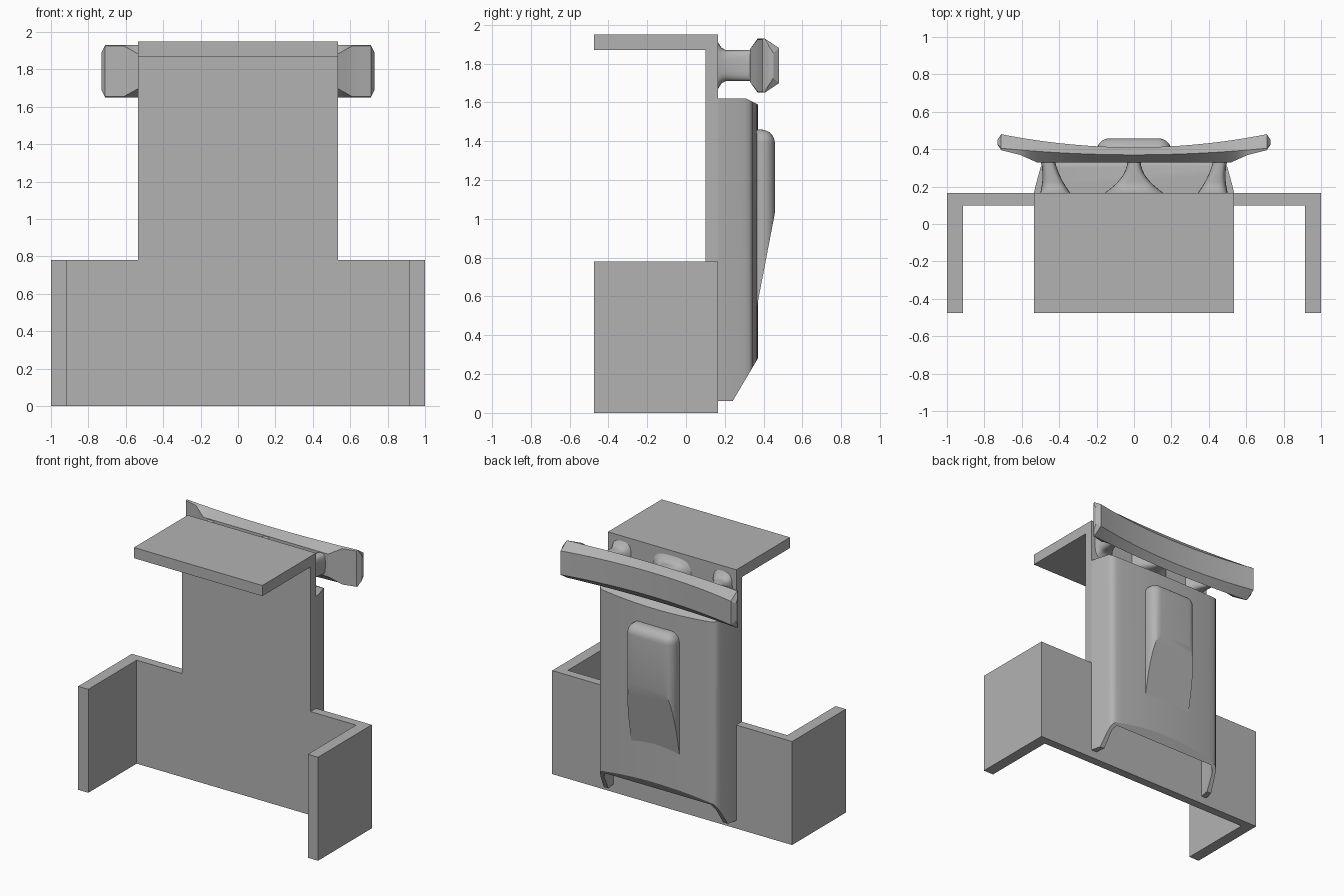
import bpy, bmesh, math
from mathutils import Vector

if "Cube" in bpy.data.objects:
    bpy.data.objects.remove(bpy.data.objects["Cube"], do_unlink=True)

# Single flat material
GREY = (0.45, 0.45, 0.45, 1)
grey = bpy.data.materials.new("plain_grey")
grey.use_nodes = True
grey.diffuse_color = GREY
grey.node_tree.nodes["Principled BSDF"].inputs["Base Color"].default_value = GREY


def finish(name, bm):
    bmesh.ops.recalc_face_normals(bm, faces=bm.faces[:])
    mesh = bpy.data.meshes.new(name)
    bm.to_mesh(mesh)
    bm.free()
    mesh.materials.append(grey)
    obj = bpy.data.objects.new(name, mesh)
    bpy.context.collection.objects.link(obj)
    return obj


def loft(name, rings):
    bm = bmesh.new()
    loops = [[bm.verts.new(p) for p in ring] for ring in rings]
    n = len(loops[0])
    for a, b in zip(loops, loops[1:]):
        for i in range(n):
            j = (i + 1) % n
            bm.faces.new((a[i], a[j], b[j], b[i]))
    bm.faces.new(loops[0])
    bm.faces.new(loops[-1])
    return finish(name, bm)


def extrude(name, outline, axis, lo, hi):
    """Extrude an (x, y) outline along Z or a (y, z) outline along X."""
    if axis == "Z":
        rings = [[(u, v, h) for u, v in outline] for h in (lo, hi)]
    else:
        rings = [[(h, u, v) for u, v in outline] for h in (lo, hi)]
    return loft(name, rings)


def activate(obj):
    bpy.ops.object.select_all(action="DESELECT")
    obj.select_set(True)
    bpy.context.view_layer.objects.active = obj


def combine(obj, tool, operation):
    activate(obj)
    mod = obj.modifiers.new("combine", "BOOLEAN")
    mod.operation, mod.solver, mod.object = operation, "EXACT", tool
    bpy.ops.object.modifier_apply(modifier=mod.name)
    bpy.data.objects.remove(tool, do_unlink=True)


def smooth(obj, degrees=30):
    activate(obj)
    bpy.ops.object.shade_smooth_by_angle(angle=math.radians(degrees))


def mirrored(half):
    return half + [(-x, y) for x, y in reversed(half) if x > 0]


# Bracket: low U channel joined to an upright with a top shelf
bracket = extrude("bracket", mirrored([(1, 0.165), (1, -0.475), (0.915, -0.475), (0.915, 0.1)]),
                  "Z", 0, 0.78)
upright = extrude("upright", [(0.1, 0.6), (0.165, 0.6), (0.165, 1.95), (-0.475, 1.95),
                              (-0.475, 1.87), (0.1, 1.87)], "X", -0.535, 0.535)
combine(bracket, upright, "UNION")

# Hollow back cover with a gently bowed rear face
side = [(0.535, 0.165), (0.525, 0.21), (0.51, 0.265), (0.5, 0.3), (0.49, 0.325), (0.475, 0.338)]
bow = [(0.45 - 0.05 * i, 0.37 - 0.025 * (1 - i / 9) ** 2) for i in range(10)]
bow[-1] = (0, 0.37)
cover = extrude("back_cover", mirrored(side + bow), "Z", 0.06, 1.62)
hollow = extrude("hollow", mirrored([(0.49, 0.1), (0.488, 0.18), (0.468, 0.31), (0.44, 0.335)]),
                 "Z", -0.1, 1.56)
combine(cover, hollow, "DIFFERENCE")
slope = extrude("slope", [(0.181, -0.04), (0.429, 0.38), (0.6, 0.38), (0.6, -0.04)], "X", -1, 1)
combine(cover, slope, "DIFFERENCE")
rim = extrude("rim", [(0.29, 1.63), (0.41, 1.57), (0.6, 1.57), (0.6, 1.7)], "X", -1, 1)
combine(cover, rim, "DIFFERENCE")
smooth(cover)

# Raised rounded pad on the cover, sliced by a slope toward its bottom
pad = extrude("raised_pad", mirrored([(0.2, 0.35), (0.2, 0.458)]), "Z", 0.45, 1.46)
bm = bmesh.new()
bm.from_mesh(pad.data)


def rounded_edge(e):
    mid = (e.verts[0].co + e.verts[1].co) / 2
    sideways = abs(mid.x) > 0.1
    high, rear = mid.z > 1.4, mid.y > 0.45
    return (rear and (sideways or high) and mid.z > 0.5) or (sideways and high)


bmesh.ops.bevel(bm, geom=[e for e in bm.edges if rounded_edge(e)], offset=0.07,
                segments=8, profile=0.5, affect="EDGES")
cut = bmesh.ops.bisect_plane(bm, geom=bm.verts[:] + bm.edges[:] + bm.faces[:],
                             plane_co=Vector((0, 0.37, 0.57)),
                             plane_no=Vector((0, 0.46, -0.088)), clear_outer=True)
bmesh.ops.holes_fill(bm, edges=[e for e in bm.edges if e.is_boundary], sides=0)
bm.to_mesh(pad.data)
bm.free()
smooth(pad, 25)

# Curved bar across the top, bowed away at both ends
MID_Z = 1.79


def bar_ring(x, squeeze=1.0):
    a = abs(x)
    arc = 0.07 * (a / 0.71) ** 2
    t = min(max((a - 0.52) / 0.09, 0), 1)          # boss fades into the flat ends
    front = 0.33 + 0.04 * t + 0.025 * max((a - 0.61) / 0.1, 0)
    shoulder = 0.37 + 0.5 * arc
    back = 0.41 + arc
    h_front = 0.085 + 0.05 * t
    half = [(front, h_front), (shoulder, 0.14), (back, 0.09)]
    half = [(0.435 + (y - 0.435) * squeeze, h * (0.6 + 0.4 * squeeze)) for y, h in half]
    return [(x, y, MID_Z + h) for y, h in half] + [(x, y, MID_Z - h) for y, h in reversed(half)]


stations = [0.05 * i for i in range(11)] + [0.52, 0.55, 0.58, 0.61, 0.66, 0.71]
rings = [bar_ring(-0.73, 0.3)] + [bar_ring(-x) for x in reversed(stations[1:])]
rings += [bar_ring(x) for x in stations] + [bar_ring(0.73, 0.3)]
smooth(loft("curved_bar", rings), 20)


# Flared posts holding the bar
def post(name, levels):
    rings = []
    for y, x, half_x, half_z in levels:
        ring = []
        for i in range(32):
            c, s = math.cos(math.tau * i / 32), math.sin(math.tau * i / 32)
            ring.append((x + half_x * math.copysign(abs(c) ** 0.6, c), y,
                         MID_Z + half_z * math.copysign(abs(s) ** 0.6, s)))
        rings.append(ring)
    smooth(loft(name, rings), 40)


depths = [i / 8 for i in range(9)]
flare = [(1 - t) ** 2 for t in depths]
heights = [0.08 + 0.05 * max(1 - 4 * t, 0) ** 2 for t in depths]
post("centre_post", [(0.16 + 0.175 * t, 0, 0.036 + 0.13 * f, h)
                     for t, f, h in zip(depths, flare, heights)])
for name, sign in (("left_post", 1), ("right_post", -1)):
    post(name, [(0.16 + 0.175 * t, sign * (0.42 + 0.04 * t), 0.038 + 0.045 * f, h)
                for t, f, h in zip(depths, flare, heights)])
